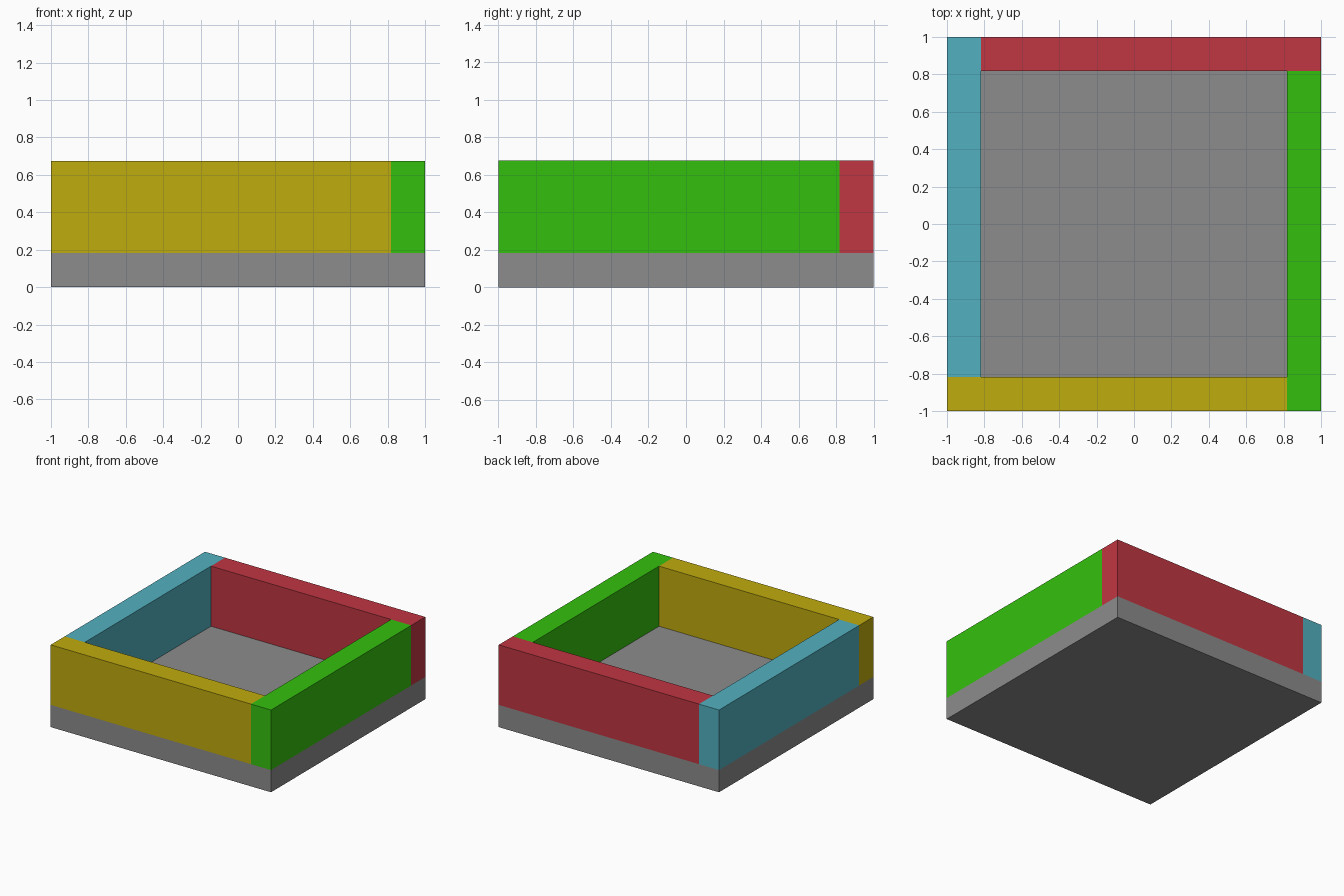
import bpy

# Remove the default cube
cube = bpy.data.objects.get("Cube")
if cube:
    bpy.data.objects.remove(cube, do_unlink=True)


def linear(rgb):
    return [((c / 255 + 0.055) / 1.055) ** 2.4 if c > 10 else c / 255 / 12.92 for c in rgb] + [1.0]


def material(name, rgb):
    mat = bpy.data.materials.new(name)
    mat.use_nodes = True
    mat.diffuse_color = linear(rgb)
    mat.node_tree.nodes["Principled BSDF"].inputs["Base Color"].default_value = linear(rgb)
    return mat


def box(name, low, high, mat):
    centre = [(a + b) / 2 for a, b in zip(low, high)]
    bpy.ops.mesh.primitive_cube_add(size=1, location=centre)
    obj = bpy.context.object
    obj.name = name
    obj.scale = [b - a for a, b in zip(low, high)]
    bpy.ops.object.transform_apply(location=False, rotation=False, scale=True)
    obj.data.materials.append(mat)
    return obj


OUT, IN = 1.0, 0.818      # outer and inner half widths
FLOOR, TOP = 0.182, 0.675

# Floor slab
box("base", (-OUT, -OUT, 0), (OUT, OUT, FLOOR), material("grey", (140, 140, 140)))

# Four walls in a pinwheel, each butting against the next
walls = [
    ("front_wall", (-OUT, -OUT), (IN, -IN), "yellow", (192, 172, 14)),
    ("left_wall", (IN, -OUT), (OUT, IN), "green", (52, 192, 14)),
    ("back_wall", (-IN, IN), (OUT, OUT), "red", (192, 54, 66)),
    ("right_wall", (-OUT, -IN), (-IN, OUT), "light blue", (82, 176, 192)),
]
for name, low, high, colour, rgb in walls:
    box(name, (*low, FLOOR), (*high, TOP), material(colour, rgb))
